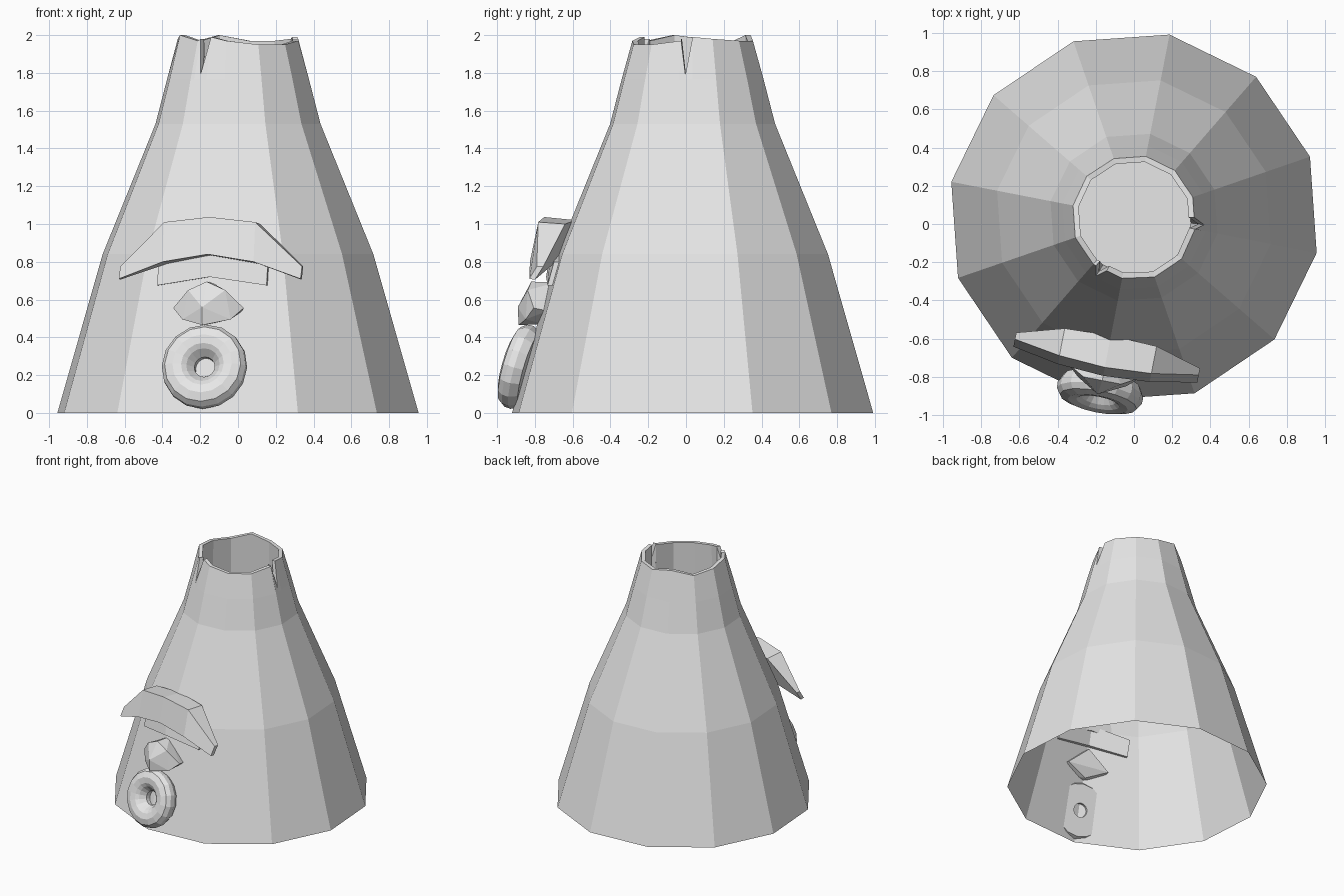
import bpy
import bmesh
from math import radians, cos, sin, pi
from mathutils import Vector

cube = bpy.data.objects.get("Cube")
if cube:
    bpy.data.objects.remove(cube)

grey = bpy.data.materials.new("light_grey")
grey.use_nodes = True
grey.diffuse_color = (0.8, 0.8, 0.8, 1)
grey.node_tree.nodes["Principled BSDF"].inputs["Base Color"].default_value = (0.8, 0.8, 0.8, 1)

CENTRE = Vector((0, 0.035, 0))
FACING = radians(-101)          # direction of the face parts
SIDES = 12
OUT = Vector((cos(FACING), sin(FACING), 0))
ACROSS = Vector((-sin(FACING), cos(FACING), 0))


def place(u, out, z):
    """Across, outward from the axis, and up, to world."""
    return CENTRE + ACROSS * u + OUT * out + Vector((0, 0, z))


def finish(name, bm, normals=True):
    if normals:
        bmesh.ops.recalc_face_normals(bm, faces=bm.faces)
    mesh = bpy.data.meshes.new(name)
    bm.to_mesh(mesh)
    bm.free()
    mesh.materials.append(grey)
    obj = bpy.data.objects.new(name, mesh)
    bpy.context.collection.objects.link(obj)
    return obj


def skin(bm, rows, closed_rows=False, closed_cols=False):
    """Bridge rows of points with quads."""
    grid = [[bm.verts.new(p) for p in row] for row in rows]
    n, m = len(grid), len(grid[0])
    for i in range(n if closed_rows else n - 1):
        for j in range(m if closed_cols else m - 1):
            a, b = grid[i], grid[(i + 1) % n]
            k = (j + 1) % m
            bm.faces.new((a[j], a[k], b[k], b[j]))
    return grid


# Mountain body: twelve sides, jagged rim with two cracks, inner crater
def facet(angle):
    """Radius factor of a point on the flat side of the polygon."""
    half = pi / SIDES
    offset = (angle - FACING) % (2 * half) - half
    return cos(half) / cos(offset)


rim_heights = [1.97, 1.95, 1.95, 1.97, 1.98, 1.97, 1.97, 2.0, 1.96, 1.98, 2.0, 1.97]
columns = [(FACING + i * 2 * pi / SIDES, z) for i, z in enumerate(rim_heights)]
for crack in (-122, -5):
    for shift, z in ((-6, 1.98), (-1, 1.79), (5, 1.99)):
        angle = radians(crack + shift)
        columns.append(((angle - FACING) % (2 * pi) + FACING, z))
columns.sort()


def ring(radius, z=None):
    row = []
    for angle, top in columns:
        r = radius
        if z is None:               # the wall leans inward up to the rim
            r += max(0, 1.97 - top) * 0.28
        r *= facet(angle)
        row.append(CENTRE + Vector((r * cos(angle), r * sin(angle), top if z is None else z)))
    return row


bm = bmesh.new()
grid = skin(bm, [ring(0.974, 0), ring(0.73, 0.84), ring(0.445, 1.53), ring(0.383, 1.765),
                 ring(0.325), ring(0.295), ring(0.305, 1.5)], closed_cols=True)
bm.faces.new(grid[-1])
finish("mountain_body", bm, normals=False)


# Arched brow: five stations, each a four-point section
def strip(name, stations):
    bm = bmesh.new()
    grid = skin(bm, [[place(u, o, z) for o, z in sec] for u, sec in stations], closed_cols=True)
    bm.faces.new(grid[0])
    bm.faces.new(grid[-1])
    finish(name, bm)


tip = [(0.745, 0.775), (0.785, 0.71), (0.755, 0.705), (0.71, 0.775)]
shoulder = [(0.785, 1.01), (0.83, 0.80), (0.70, 0.79), (0.64, 1.0)]
crown = [(0.80, 1.037), (0.845, 0.84), (0.70, 0.83), (0.63, 1.02)]
strip("brow", [(-0.49, tip), (-0.245, shoulder), (0, crown), (0.245, shoulder), (0.49, tip)])

# Panel under the brow, lying along the wall
side = [(0.69, 0.80), (0.725, 0.675), (0.68, 0.675), (0.64, 0.80)]
middle = [(0.765, 0.87), (0.79, 0.72), (0.74, 0.72), (0.70, 0.87)]
strip("brow_panel", [(-0.295, side), (0, middle), (0.295, side)])

# Faceted nose
nose = [(0, 0.87, 0.695), (-0.01, 0.945, 0.56), (-0.01, 0.94, 0.465), (0, 0.74, 0.69), (0, 0.80, 0.47)]
for s in (-1, 1):
    nose += [(s * 0.19, 0.82, 0.555), (s * 0.13, 0.875, 0.495), (s * 0.10, 0.87, 0.65),
             (s * 0.17, 0.75, 0.54)]
bm = bmesh.new()
for p in nose:
    bm.verts.new(place(*p))
bmesh.ops.convex_hull(bm, input=bm.verts)
finish("nose", bm)

# Round mouth: a lathed ring tilted with the wall
TILT = radians(16)
profile = [(0.205, -0.025), (0.228, 0.02), (0.226, 0.055), (0.205, 0.085), (0.16, 0.1),
           (0.115, 0.092), (0.09, 0.075), (0.055, 0.03), (0.055, -0.025)]
SEGMENTS = 16
rows = []
for i in range(SEGMENTS):
    a = 2 * pi * i / SEGMENTS
    row = []
    for r, h in profile:
        up = r * sin(a)
        row.append(place(r * cos(a), 0.90 + h * cos(TILT) - up * sin(TILT),
                         0.235 + h * sin(TILT) + up * cos(TILT)))
    rows.append(row)
bm = bmesh.new()
skin(bm, rows, closed_rows=True, closed_cols=True)
finish("mouth", bm)
